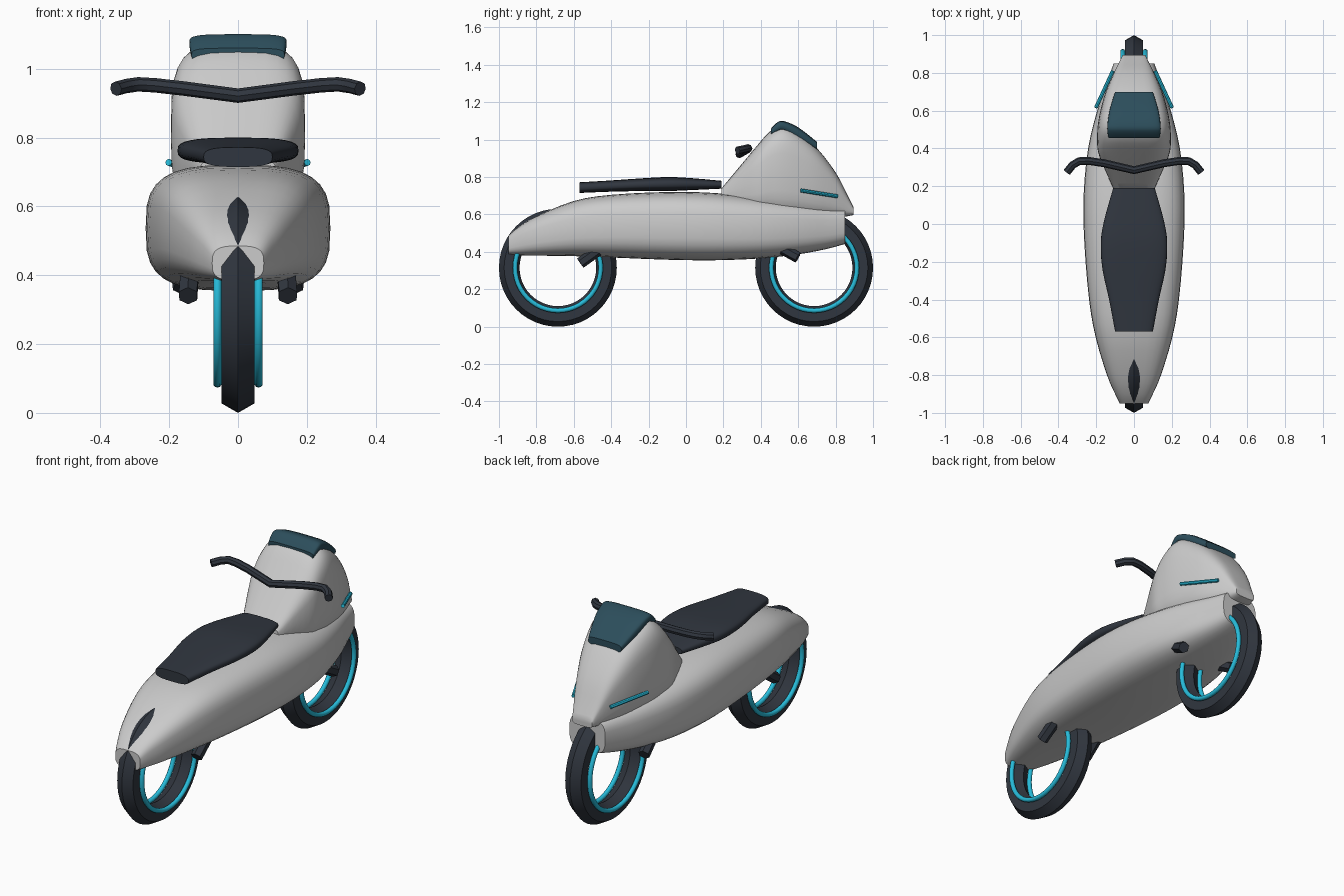
import bpy, bmesh
from math import cos, sin, pi, radians
from mathutils import Vector

if "Cube" in bpy.data.objects:
    bpy.data.objects.remove(bpy.data.objects["Cube"])


def material(name, rgb):
    m = bpy.data.materials.new(name)
    m.diffuse_color = (*rgb, 1)
    m.use_nodes = True
    m.node_tree.nodes["Principled BSDF"].inputs["Base Color"].default_value = m.diffuse_color
    return m


DARK = material("dark", (0.03, 0.037, 0.05))
CYAN = material("cyan", (0.02, 0.5, 0.7))
GLASS = material("glass", (0.025, 0.075, 0.105))


def finish(ob, name, mat=None, angle=40):
    ob.name = name
    if mat:
        ob.data.materials.append(mat)
    bpy.ops.object.select_all(action='DESELECT')
    ob.select_set(True)
    bpy.context.view_layer.objects.active = ob
    bpy.ops.object.shade_smooth_by_angle(angle=radians(angle))
    return ob


def catmull(a, b, c, d, t):
    return [0.5 * (2*q + (r-p)*t + (2*p-5*q+4*r-s)*t*t + (3*q-p-3*r+s)*t**3)
            for p, q, r, s in zip(a, b, c, d)]


def loft(name, sections, power, mat=None, n=32, steps=3, angle=40):
    """Sections are (y, half width, bottom z, top z) with superellipse outlines."""
    s = [sections[0]] + sections + [sections[-1]]
    rows = [catmull(*s[i:i+4], k / steps)
            for i in range(len(sections) - 1) for k in range(steps)]
    rows.append(sections[-1])
    bm = bmesh.new()
    rings = []
    for y, w, lo, hi in rows:
        ring = []
        for k in range(n):
            c, si = cos(2*pi*k/n), sin(2*pi*k/n)
            x = abs(c) ** (2/power) * (1 if c > 0 else -1) * w
            z = abs(si) ** (2/power) * (1 if si > 0 else -1) * (hi-lo) / 2
            ring.append(bm.verts.new((x, y, (hi+lo)/2 + z)))
        rings.append(ring)
    for a, b in zip(rings, rings[1:]):
        for k in range(n):
            bm.faces.new((a[k], a[(k+1) % n], b[(k+1) % n], b[k]))
    bm.faces.new(rings[0])
    bm.faces.new(rings[-1][::-1])
    bmesh.ops.recalc_face_normals(bm, faces=bm.faces)
    me = bpy.data.meshes.new(name)
    bm.to_mesh(me)
    bm.free()
    ob = bpy.data.objects.new(name, me)
    bpy.context.collection.objects.link(ob)
    return finish(ob, name, mat, angle)


def ring(name, x, y, major, minor, sides, mat, angle):
    bpy.ops.mesh.primitive_torus_add(
        location=(x, y, 0.315), rotation=(0, pi/2, 0), major_radius=major,
        minor_radius=minor, major_segments=48, minor_segments=sides)
    finish(bpy.context.object, name, mat, angle)


def rod(name, a, b, r, sides, mat):
    a, b = Vector(a), Vector(b)
    bpy.ops.mesh.primitive_cylinder_add(
        vertices=sides, radius=r, depth=(b-a).length, location=(a+b)/2,
        rotation=(b-a).to_track_quat('Z', 'Y').to_euler())
    finish(bpy.context.object, name, mat, 30)


# Main body
loft("body", [(-0.95, 0.075, 0.385, 0.485), (-0.9, 0.10, 0.382, 0.53),
              (-0.8, 0.143, 0.38, 0.59), (-0.6, 0.203, 0.377, 0.672),
              (-0.4, 0.238, 0.37, 0.705), (-0.1, 0.263, 0.358, 0.72),
              (0.15, 0.267, 0.355, 0.715), (0.4, 0.243, 0.365, 0.69),
              (0.6, 0.195, 0.387, 0.665), (0.75, 0.143, 0.415, 0.642),
              (0.85, 0.108, 0.442, 0.63)], 3.2)

# Front fairing
loft("fairing", [(0.19, 0.11, 0.66, 0.74), (0.29, 0.155, 0.63, 0.86),
                 (0.38, 0.19, 0.60, 0.968), (0.45, 0.195, 0.59, 1.045),
                 (0.52, 0.192, 0.58, 1.075), (0.6, 0.178, 0.58, 1.04),
                 (0.7, 0.15, 0.58, 0.955), (0.8, 0.107, 0.585, 0.825),
                 (0.86, 0.077, 0.59, 0.71), (0.895, 0.06, 0.597, 0.64)], 3.6)

# Windscreen cap
loft("windscreen", [(0.455, 0.135, 1.02, 1.06), (0.485, 0.14, 1.035, 1.09),
                    (0.52, 0.141, 1.045, 1.1), (0.6, 0.13, 1.0, 1.066),
                    (0.7, 0.10, 0.945, 0.988)], 4, GLASS)

# Seat
loft("seat", [(-0.57, 0.10, 0.715, 0.772), (-0.4, 0.132, 0.722, 0.782),
              (-0.24, 0.167, 0.725, 0.793), (-0.1, 0.176, 0.725, 0.8),
              (0.02, 0.158, 0.73, 0.795), (0.19, 0.11, 0.738, 0.78)], 3, DARK)

# Wheels: six-sided tyres with a glowing ring on each side
for label, y in (("rear", -0.685), ("front", 0.685)):
    ring(label + "_tyre", 0, y, 0.26, 0.055, 6, DARK, 35)
    for side, x in (("left", -0.06), ("right", 0.06)):
        ring(f"{label}_rim_{side}", x, y, 0.229, 0.0125, 10, CYAN, 60)

# Foot pegs and side light strips
for side, s in (("left", -1), ("right", 1)):
    rod("rear_peg_" + side, (s*0.145, -0.565, 0.34), (s*0.14, -0.46, 0.415), 0.03, 6, DARK)
    rod("front_peg_" + side, (s*0.165, 0.598, 0.37), (s*0.14, 0.48, 0.435), 0.03, 6, DARK)
    rod("light_strip_" + side, (s*0.202, 0.615, 0.728), (s*0.112, 0.81, 0.697), 0.01, 8, CYAN)

# Handlebar
half = [(0.355, 0.275, 0.942), (0.325, 0.312, 0.95), (0.29, 0.333, 0.955),
        (0.24, 0.334, 0.952), (0.16, 0.322, 0.943)]
path = [(-x, y, z) for x, y, z in half] + [(0, 0.285, 0.922)] + half[::-1]
cu = bpy.data.curves.new("handlebar", 'CURVE')
cu.dimensions = '3D'
cu.bevel_depth = 0.021
cu.bevel_resolution = 2
cu.use_fill_caps = True
sp = cu.splines.new('POLY')
sp.points.add(len(path) - 1)
for p, co in zip(sp.points, path):
    p.co = (*co, 1)
bar = bpy.data.objects.new("handlebar", cu)
bpy.context.collection.objects.link(bar)
bpy.ops.object.select_all(action='DESELECT')
bar.select_set(True)
bpy.context.view_layer.objects.active = bar
bpy.ops.object.convert(target='MESH')
finish(bpy.context.object, "handlebar", DARK)
